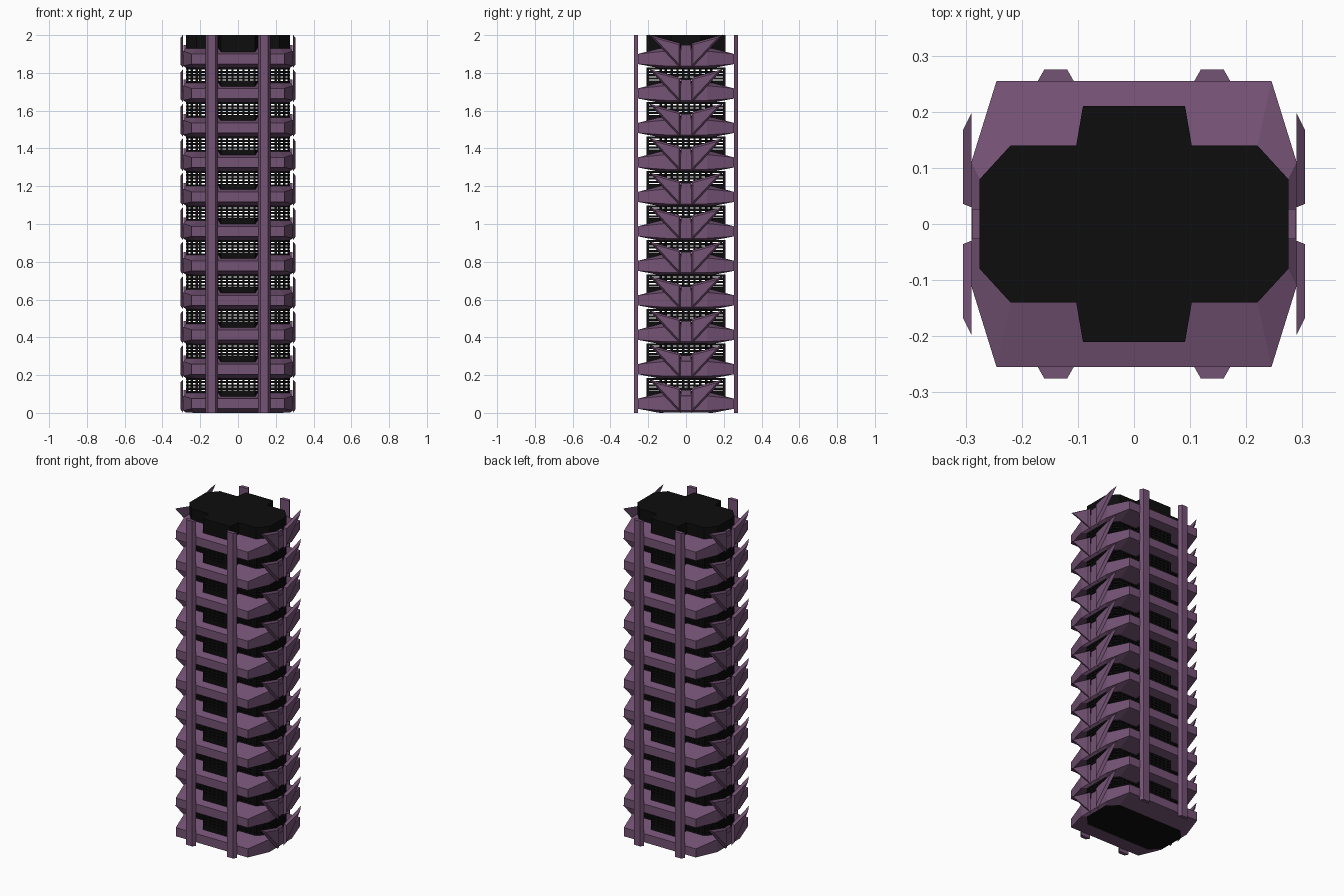
import bpy, bmesh

if "Cube" in bpy.data.objects:
    bpy.data.objects.remove(bpy.data.objects["Cube"])

FLOORS, PITCH = 11, 0.1825


def material(name, rgb):
    m = bpy.data.materials.new(name)
    m.diffuse_color = (*rgb, 1)
    m.use_nodes = True
    m.node_tree.nodes["Principled BSDF"].inputs["Base Color"].default_value = m.diffuse_color
    return m


PURPLE = material("purple", (0.178, 0.087, 0.178))
BLACK = material("black", (0.004, 0.004, 0.004))


def finish(bm, name, mat, count=1):
    bmesh.ops.recalc_face_normals(bm, faces=bm.faces)
    me = bpy.data.meshes.new(name)
    bm.to_mesh(me)
    bm.free()
    me.materials.append(mat)
    ob = bpy.data.objects.new(name, me)
    bpy.context.collection.objects.link(ob)
    if count > 1:
        mod = ob.modifiers.new("floors", 'ARRAY')
        mod.count = count
        mod.use_relative_offset = False
        mod.use_constant_offset = True
        mod.constant_offset_displace = (0, 0, PITCH)
    return ob


def loft(bm, loops, cap=True, close=False):
    rows = [[bm.verts.new(p) for p in loop] for loop in loops]
    n = len(rows[0])
    pairs = list(zip(rows, rows[1:])) + ([(rows[-1], rows[0])] if close else [])
    for a, b in pairs:
        for i in range(n):
            bm.faces.new((a[i], a[(i + 1) % n], b[(i + 1) % n], b[i]))
    if cap and not close:
        bm.faces.new(rows[0])
        bm.faces.new(rows[-1])


def prism(bm, pts, z0, z1):
    loft(bm, [[(x, y, z) for x, y in pts] for z in (z0, z1)])


def box(bm, x, y, z0, z1, w, d):
    prism(bm, [(x - w, y - d), (x + w, y - d), (x + w, y + d), (x - w, y + d)], z0, z1)


def around(quarter):
    """Complete a +x +y quarter outline (counter-clockwise) to all four sides."""
    half = quarter + [(-x, y) for x, y in reversed(quarter)]
    return half + [(-x, -y) for x, y in half]


OCT = around([(.275, .08), (.22, .14)])
PLAN = around([(.275, .08), (.22, .14), (.103, .14), (.091, .21)])
INNER = around([(.255, .075), (.21, .125), (.088, .125), (.078, .195)])

# Sloping collar around each floor
bm = bmesh.new()
outer = around([(.29, .11), (.245, .255)])


def collar_loop(pts, side_z, front_z):
    return [(x, y, side_z if abs(x) > .25 else front_z) for x, y in pts]


loft(bm, [collar_loop(OCT, .002, 0), collar_loop(outer, .012, .022),
          collar_loop(outer, .09, .075), collar_loop(OCT, .105, .105)], close=True)
finish(bm, "floor_collar", PURPLE, FLOORS)

# Pairs of bevelled triangular fins, with a block between them
bm = bmesh.new()
for sx in (-1, 1):
    for sy in (-1, 1):
        base = [(.197, .178), (.03, .132), (.03, 0)]
        face = [(.167, .16), (.036, .124), (.036, .02)]
        loft(bm, [[(sx * x, sy * y, z) for y, z in tri]
                  for x, tri in ((.29, base), (.305, face))])
    box(bm, sx * .277, 0, .02, .122, .012, .027)
finish(bm, "side_fins", PURPLE, FLOORS)

# Solid core slab hidden behind each collar
bm = bmesh.new()
prism(bm, OCT, .001, .115)
finish(bm, "floor_slab", BLACK, FLOORS)

# Front and back bay sills
bm = bmesh.new()
for s in (-1, 1):
    prism(bm, [(-.103, s * .14), (.103, s * .14), (.091, s * .21), (-.091, s * .21)], .05, .118)
finish(bm, "bay_sill", BLACK, FLOORS)

# Open window grille: horizontal rails and upright mullions
bm = bmesh.new()
for k in range(4):
    z = .122 + k * .0175
    loft(bm, [[(x, y, h) for x, y in p] for p, h in
              ((PLAN, z), (PLAN, z + .0115), (INNER, z + .0115), (INNER, z))], close=True)
for s in (-1, 1):
    for i in range(7):
        box(bm, (i - 3) * .029, s * .203, .108, .184, .006, .006)
    for t in (-1, 1):
        for x in (.11, .14, .17, .2, .218):
            box(bm, t * x, s * .133, .108, .184, .006, .006)
        box(bm, t * .245, s * .107, .108, .184, .006, .006)
    for y in (-.075, -.045, -.015, .015, .045, .075):
        box(bm, s * .267, y, .108, .184, .006, .006)
finish(bm, "window_grille", BLACK, FLOORS - 1)

# Solid roof storey
bm = bmesh.new()
top = (FLOORS - 1) * PITCH
prism(bm, PLAN, top + .075, 2)
finish(bm, "roof_block", BLACK)

# Four full-height tapered columns
bm = bmesh.new()
for sx in (-1, 1):
    for sy in (-1, 1):
        prism(bm, [(sx * x, sy * y) for x, y in
                   ((.107, .254), (.172, .254), (.16, .275), (.119, .275))], 0, 2)
finish(bm, "column", PURPLE)
